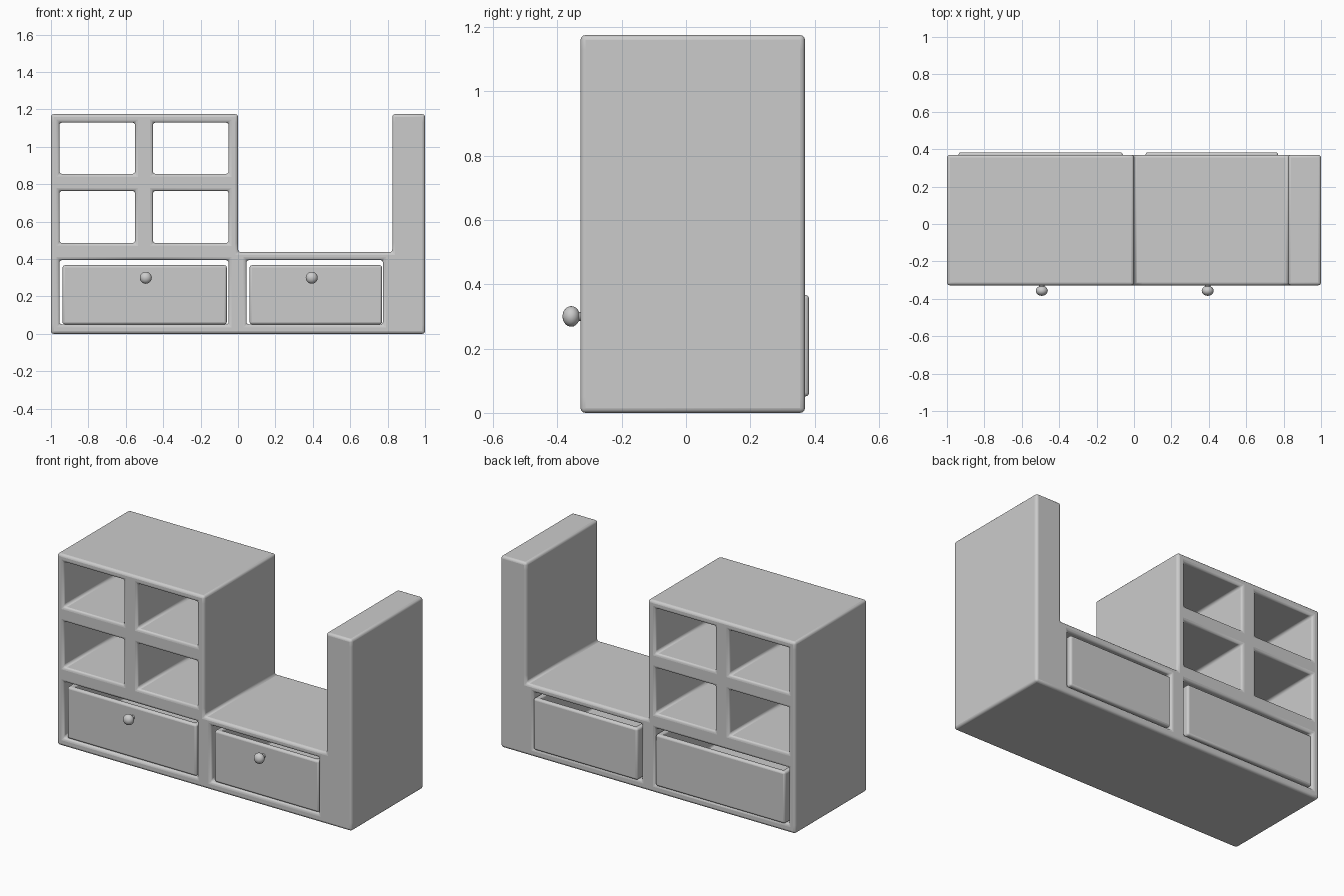
import bpy, bmesh, math
from mathutils import Matrix

if "Cube" in bpy.data.objects:
    bpy.data.objects.remove(bpy.data.objects["Cube"])


def finish(name, bm, bevel=0.0):
    bmesh.ops.recalc_face_normals(bm, faces=bm.faces[:])
    me = bpy.data.meshes.new(name)
    bm.to_mesh(me)
    bm.free()
    ob = bpy.data.objects.new(name, me)
    bpy.context.collection.objects.link(ob)
    if bevel:
        m = ob.modifiers.new("rounded_edges", "BEVEL")
        m.width, m.segments, m.limit_method = bevel, 3, "ANGLE"
        m.angle_limit = math.radians(40)
    for o in bpy.context.selected_objects:
        o.select_set(False)
    ob.select_set(True)
    bpy.context.view_layer.objects.active = ob
    bpy.ops.object.shade_smooth_by_angle(angle=math.radians(40))
    return ob


# Cabinet: front outline with openings, extruded through the depth
FRONT, BACK = -0.328, 0.37
xs = [-1, -0.955, -0.55, -0.455, -0.05, 0, 0.045, 0.775, 0.825, 1]
zs = [0, 0.05, 0.395, 0.437, 0.485, 0.765, 0.855, 1.13, 1.175]
voids = [  # x0, x1, z0, z1
    (0, 0.825, 0.437, 2),
    (-0.955, -0.05, 0.05, 0.395), (0.045, 0.775, 0.05, 0.395),
    (-0.955, -0.55, 0.485, 0.765), (-0.455, -0.05, 0.485, 0.765),
    (-0.955, -0.55, 0.855, 1.13), (-0.455, -0.05, 0.855, 1.13),
]
bm = bmesh.new()
for x0, x1 in zip(xs, xs[1:]):
    for z0, z1 in zip(zs, zs[1:]):
        cx, cz = (x0 + x1) / 2, (z0 + z1) / 2
        if any(a < cx < b and c < cz < d for a, b, c, d in voids):
            continue
        bm.faces.new([bm.verts.new((x, FRONT, z)) for x, z in
                      ((x0, z0), (x1, z0), (x1, z1), (x0, z1))])
bmesh.ops.remove_doubles(bm, verts=bm.verts[:], dist=1e-4)
ext = bmesh.ops.extrude_face_region(bm, geom=bm.faces[:])
bmesh.ops.translate(bm, vec=(0, BACK - FRONT, 0),
                    verts=[g for g in ext["geom"] if isinstance(g, bmesh.types.BMVert)])
finish("cabinet", bm, 0.015)


# Open-topped drawer box
def drawer(name, x0, x1):
    y0, y1, z0, z1 = -0.318, 0.383, 0.051, 0.367
    bm = bmesh.new()
    bmesh.ops.create_cube(bm, size=1, matrix=Matrix.Translation(
        ((x0 + x1) / 2, (y0 + y1) / 2, (z0 + z1) / 2)) @ Matrix.Diagonal((x1 - x0, y1 - y0, z1 - z0, 1)))
    top = max(bm.faces, key=lambda f: f.calc_center_median().z)
    bmesh.ops.inset_individual(bm, faces=[top], thickness=0.045)
    floor = bmesh.ops.extrude_discrete_faces(bm, faces=[top])["faces"][0]
    bmesh.ops.translate(bm, verts=floor.verts[:], vec=(0, 0, -0.265))
    finish(name, bm, 0.012)


# Turned knob: flattened ball on a short neck, spun around the y axis
def knob(name, x):
    prof = [(0, -0.31), (0.014, -0.31), (0.014, -0.333)]
    for i in range(1, 11):
        a = math.pi * (0.15 + 0.85 * i / 10)
        prof.append((0.032 * math.sin(a), -0.357 + 0.027 * math.cos(a)))
    prof[-1] = (0, -0.384)
    bm = bmesh.new()
    vs = [bm.verts.new((x + r, y, 0.3)) for r, y in prof]
    es = [bm.edges.new(p) for p in zip(vs, vs[1:])]
    bmesh.ops.spin(bm, geom=vs + es, cent=(x, 0, 0.3), axis=(0, 1, 0),
                   angle=math.tau, steps=24)
    bmesh.ops.remove_doubles(bm, verts=bm.verts[:], dist=1e-4)
    finish(name, bm)


for side, x0, x1, kx in (("left", -0.938, -0.06, -0.493), ("right", 0.062, 0.77, 0.394)):
    drawer(side + "_drawer", x0, x1)
    knob(side + "_knob", kx)
